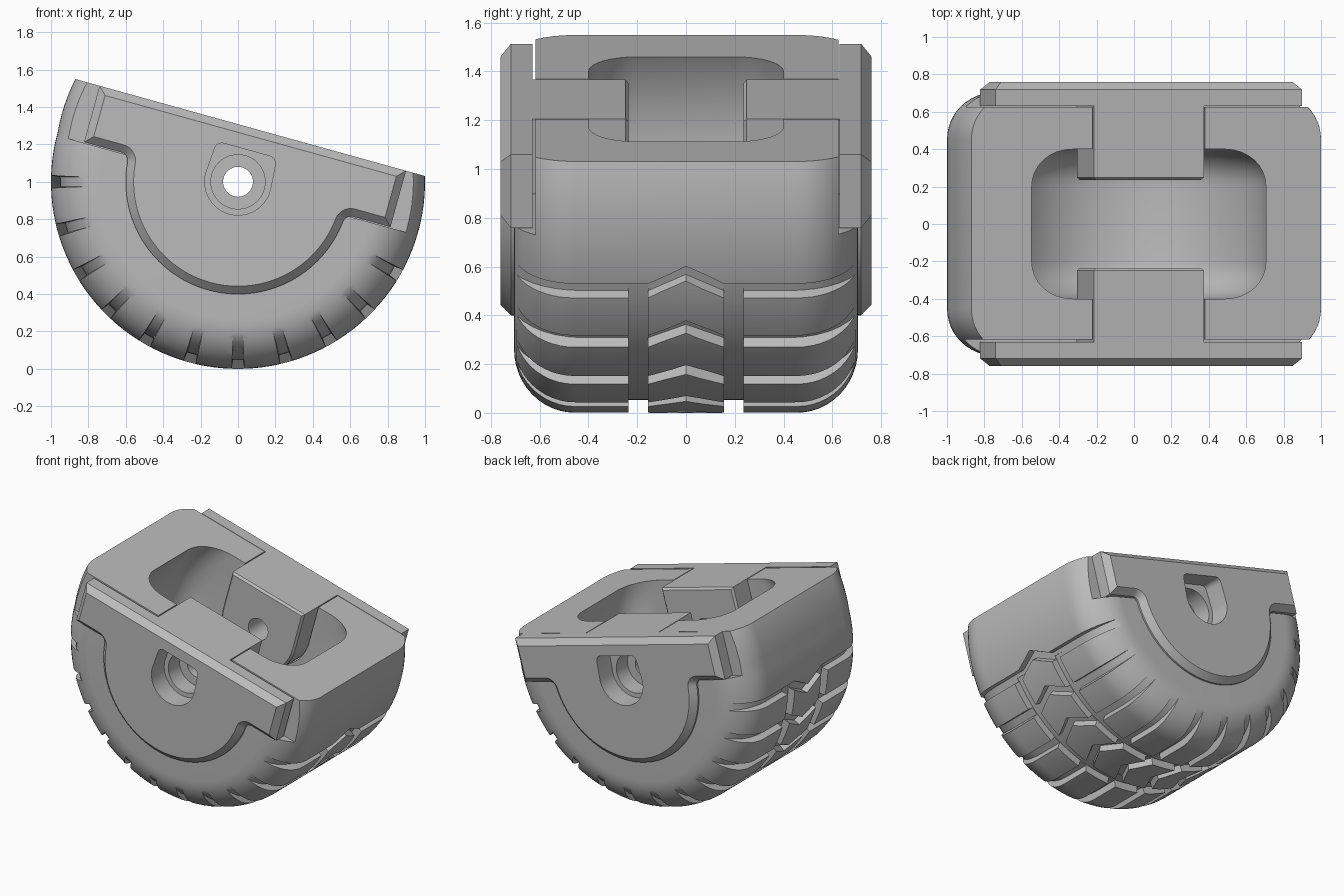
import bpy, bmesh
from math import sin, cos, pi, radians, hypot, atan2

cube = bpy.data.objects.get("Cube")
if cube:
    bpy.data.objects.remove(cube, do_unlink=True)

TILT = radians(15.5)   # slope of the flat top
TOP = 0.297            # height of the flat top above the axle

grey = bpy.data.materials.new("plain grey")
grey.use_nodes = True
grey.diffuse_color = (0.5, 0.5, 0.5, 1)
grey.node_tree.nodes["Principled BSDF"].inputs["Base Color"].default_value = (0.5, 0.5, 0.5, 1)


def loft(name, sections):
    """Solid through (y, outline) sections; outlines are (u, v) lists of equal length."""
    bm = bmesh.new()
    rings = [[bm.verts.new((u, y, v)) for u, v in outline] for y, outline in sections]
    n = len(rings[0])
    for a, b in zip(rings, rings[1:]):
        for i in range(n):
            j = (i + 1) % n
            bm.faces.new((a[i], a[j], b[j], b[i]))
    bm.faces.new(rings[0])
    bm.faces.new(rings[-1])
    bmesh.ops.recalc_face_normals(bm, faces=bm.faces)
    mesh = bpy.data.meshes.new(name)
    bm.to_mesh(mesh)
    bm.free()
    obj = bpy.data.objects.new(name, mesh)
    obj.hide_render = True
    bpy.context.collection.objects.link(obj)
    return obj


def combine(obj, others, operation="DIFFERENCE"):
    """Apply booleans in turn and remove the helper solids."""
    bpy.context.view_layer.objects.active = obj
    for other in others:
        mod = obj.modifiers.new("cut", "BOOLEAN")
        mod.operation, mod.solver, mod.object = operation, "EXACT", other
        bpy.ops.object.modifier_apply(modifier=mod.name)
        bpy.data.objects.remove(other, do_unlink=True)


def finish(obj):
    obj.hide_render = False
    obj.data.materials.clear()
    obj.data.materials.append(grey)
    obj.rotation_euler = (0, TILT, 0)
    obj.location = (0, 0, 1)
    bpy.ops.object.select_all(action="DESELECT")
    obj.select_set(True)
    bpy.context.view_layer.objects.active = obj
    bpy.ops.object.shade_smooth_by_angle(angle=radians(28))


def arc(r, start, end, n, cu=0.0, cv=0.0):
    return [(cu + r * cos(start + (end - start) * i / n),
             cv + r * sin(start + (end - start) * i / n)) for i in range(n + 1)]


def circle(r, n=128):
    return arc(r, 0, 2 * pi, n)[:-1]


def box(u0, u1, v0, v1):
    return [(u0, v0), (u1, v0), (u1, v1), (u0, v1)]


def shoulder(y, r, dy, dr, n):
    """Half profile of (y, r) rounding from the tread down to the side."""
    return [(y + dy * sin(pi / 2 * i / n), r - dr * (1 - cos(pi / 2 * i / n)))
            for i in range(n + 1)]


def mirrored(half):
    return [(-h[0], *h[1:]) for h in reversed(half)] + list(half)


def u_shape(w, top):
    """Round-bottomed slot outline."""
    return arc(w, pi, 2 * pi, 32) + [(w, top), (-w, top)]


# Tyre body, the rear end leaning outwards above the axle
def tyre_outline(r):
    return [(u - 0.1 * v if u < 0 < v else u, v) for u, v in circle(r)]


tyre = loft("tyre_body", [(y, tyre_outline(r))
                          for y, r in mirrored(shoulder(0.455, 1, 0.25, 0.26, 12))])

# Circumferential tread grooves
first, last = pi + TILT, pi * 11 / 6 + TILT
band = arc(1.08, first, last, 64) + arc(0.947, last, first, 64)
rings = [loft("ring_groove", [(s * 0.155, band), (s * 0.235, band)]) for s in (-1, 1)]
combine(tyre, rings)


# Cross grooves with a chevron in the middle
def groove_section(angle, shift, floor):
    t, c, s = angle + shift, cos(angle + shift), sin(angle + shift)
    corners = [(floor, -0.026), (1.08, -0.046), (1.08, 0.046), (floor, 0.026)]
    return [(r * c - w * s, r * s + w * c) for r, w in corners]


half = [(0.155, 0, 0.952)] + [(y, 0, r) for y, r in shoulder(0.42, 0.952, 0.30, 0.22, 8)]
half.append((0.78, 0, 0.732))
stations = mirrored(half)
stations.insert(len(half), (0, 0.08, 0.952))
grooves = []
for k in range(11):
    angle = first + k * pi / 12
    grooves.append(loft("cross_groove", [(y, groove_section(angle, o, r))
                                         for y, o, r in stations]))
combine(tyre, grooves)

# Hub cavity, side seats, tongue slots and flat top
cavity = loft("cavity", [(y, circle(r, 96))
                         for y, r in mirrored(shoulder(0.2, 0.715, 0.2, 0.2, 8))])
seats = [loft("seat_cut", [(y, box(-1.3, 1.3, -0.02, 1.3)), (out, box(-1.3, 1.3, -0.02, 1.3))])
         for y, out in ((-0.617, -1), (0.626, 1))]
slots = [loft("slot_cut", [(s * 0.2, u_shape(0.312, 0.6)), (s * 0.9, u_shape(0.312, 0.6))])
         for s in (-1, 1)]
lid = loft("lid_cut", [(y, box(-1.5, 1.5, TOP, 1.5)) for y in (-1.2, 1.2)])
combine(tyre, [cavity, *seats, *slots, lid])
finish(tyre)


# Side covers: disc with two ears, chamfered, on a tongue carrying the axle hole
def cover_outline(d):
    r, low, end, top, f = 0.6 - d, -0.015 + d, 0.85 - d, TOP - d, 0.045 + d
    cv = low - f
    cu = ((r + f) ** 2 - cv ** 2) ** 0.5
    a = atan2(cv, cu)
    fillet = arc(f, pi / 2, pi + a, 8, cu, cv)
    right = [(end, top), (end, low)] + fillet
    left = [(-u, v) for u, v in reversed(right)]
    return right + arc(r, a, -pi - a, 64)[1:-1] + left


def keyhole():
    """Round-bottomed recess with a flat, round-cornered top."""
    w, c = 0.178, 0.04
    return (arc(w, pi, 2 * pi, 32) + arc(c, 0, pi / 2, 6, 0.168 - c, 0.178 - c)
            + arc(c, pi / 2, pi, 6, c - 0.168, 0.178 - c))


for side, s in (("front", -1), ("back", 1)):
    cover = loft(side + "_cover", [(s * y, cover_outline(d))
                                   for y, d in ((0.63, 0), (0.718, 0), (0.76, 0.042))])
    tongue = loft("tongue", [(s * y, u_shape(0.305 - d, TOP - d))
                             for y, d in ((0.235, 0.014), (0.249, 0), (0.67, 0))])
    combine(cover, [tongue], "UNION")
    recess = loft("recess", [(s * y, keyhole()) for y in (0.61, 0.9)])
    bore = loft("bore", [(s * y, circle(0.145, 48)) for y in (0.48, 0.85)])
    hole = loft("hole", [(s * y, circle(0.08, 48)) for y in (0.1, 0.95)])
    combine(cover, [recess, bore, hole])
    finish(cover)
